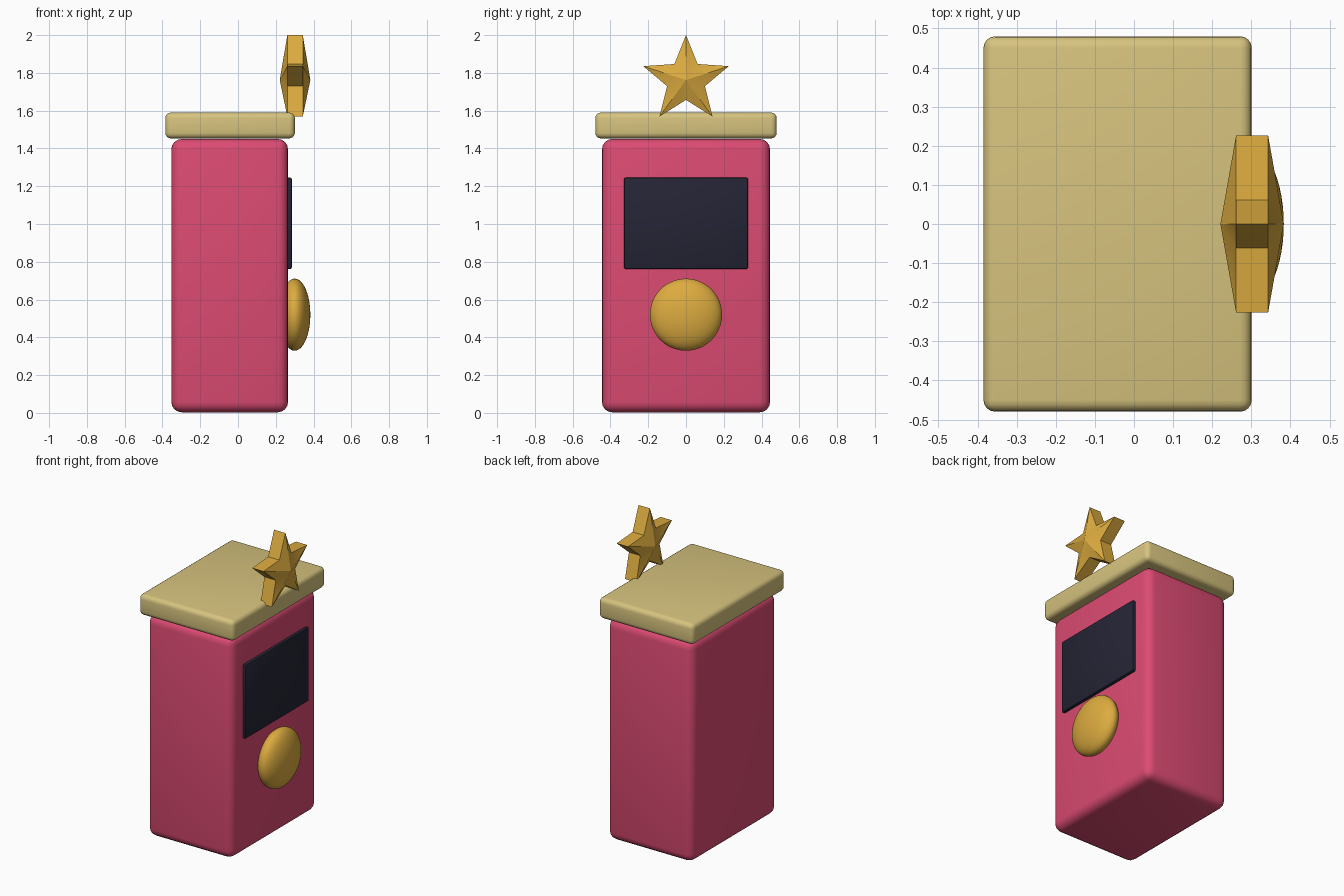
import bpy, bmesh, math

if "Cube" in bpy.data.objects:
    bpy.data.objects.remove(bpy.data.objects["Cube"])


def material(name, rgb):
    m = bpy.data.materials.new(name)
    m.diffuse_color = (*rgb, 1)
    m.use_nodes = True
    m.node_tree.nodes["Principled BSDF"].inputs["Base Color"].default_value = m.diffuse_color
    return m


pink = material("pink", (0.72, 0.07, 0.17))
cream = material("cream", (0.68, 0.55, 0.21))
gold = material("gold", (0.72, 0.41, 0.05))
dark = material("dark navy", (0.018, 0.018, 0.036))


def finish(obj, mat, angle=30):
    obj.data.materials.append(mat)
    bpy.ops.object.select_all(action='DESELECT')
    obj.select_set(True)
    bpy.context.view_layer.objects.active = obj
    bpy.ops.object.shade_smooth_by_angle(angle=math.radians(angle))


def new_object(name, bm):
    me = bpy.data.meshes.new(name)
    bm.to_mesh(me)
    bm.free()
    obj = bpy.data.objects.new(name, me)
    bpy.context.collection.objects.link(obj)
    return obj


def rounded_box(name, lo, hi, radius, mat, segments=4):
    bm = bmesh.new()
    bmesh.ops.create_cube(bm, size=1)
    for v in bm.verts:
        v.co = [(a + b) / 2 + c * (b - a) for a, b, c in zip(lo, hi, v.co)]
    bmesh.ops.bevel(bm, geom=bm.edges[:], offset=radius, segments=segments,
                    profile=0.5, affect='EDGES')
    finish(new_object(name, bm), mat)


# Cabinet, lid and screen
rounded_box("cabinet", (-0.353, -0.445, 0.003), (0.265, 0.445, 1.45), 0.055, pink)
rounded_box("lid", (-0.385, -0.48, 1.453), (0.301, 0.48, 1.59), 0.03, cream)
rounded_box("screen", (0.235, -0.328, 0.762), (0.285, 0.328, 1.245), 0.008, dark, 2)

# Domed round button: flattened sphere
bm = bmesh.new()
bmesh.ops.create_uvsphere(bm, u_segments=48, v_segments=24, radius=1)
for v in bm.verts:
    x, y, z = v.co
    v.co = (0.30 + 0.083 * z, 0.191 * x, 0.52 + 0.191 * y)
finish(new_object("round_button", bm), gold, 60)

# Five-pointed star with a raised centre on both sides
bm = bmesh.new()
cx, cz = 0.302, 1.762
rings = []
for side in (-1, 1):
    ring = []
    for i in range(10):
        r = 0.105 if i % 2 else 0.238
        a = math.pi * i / 5
        ring.append(bm.verts.new((cx + side * 0.041, r * math.sin(a), cz + r * math.cos(a))))
    apex = bm.verts.new((cx + side * 0.081, 0, cz))
    for i in range(10):
        bm.faces.new((apex, ring[i], ring[(i + 1) % 10]))
    rings.append(ring)
for i in range(10):
    j = (i + 1) % 10
    bm.faces.new((rings[0][i], rings[0][j], rings[1][j], rings[1][i]))
bmesh.ops.recalc_face_normals(bm, faces=bm.faces[:])
finish(new_object("star", bm), gold)
